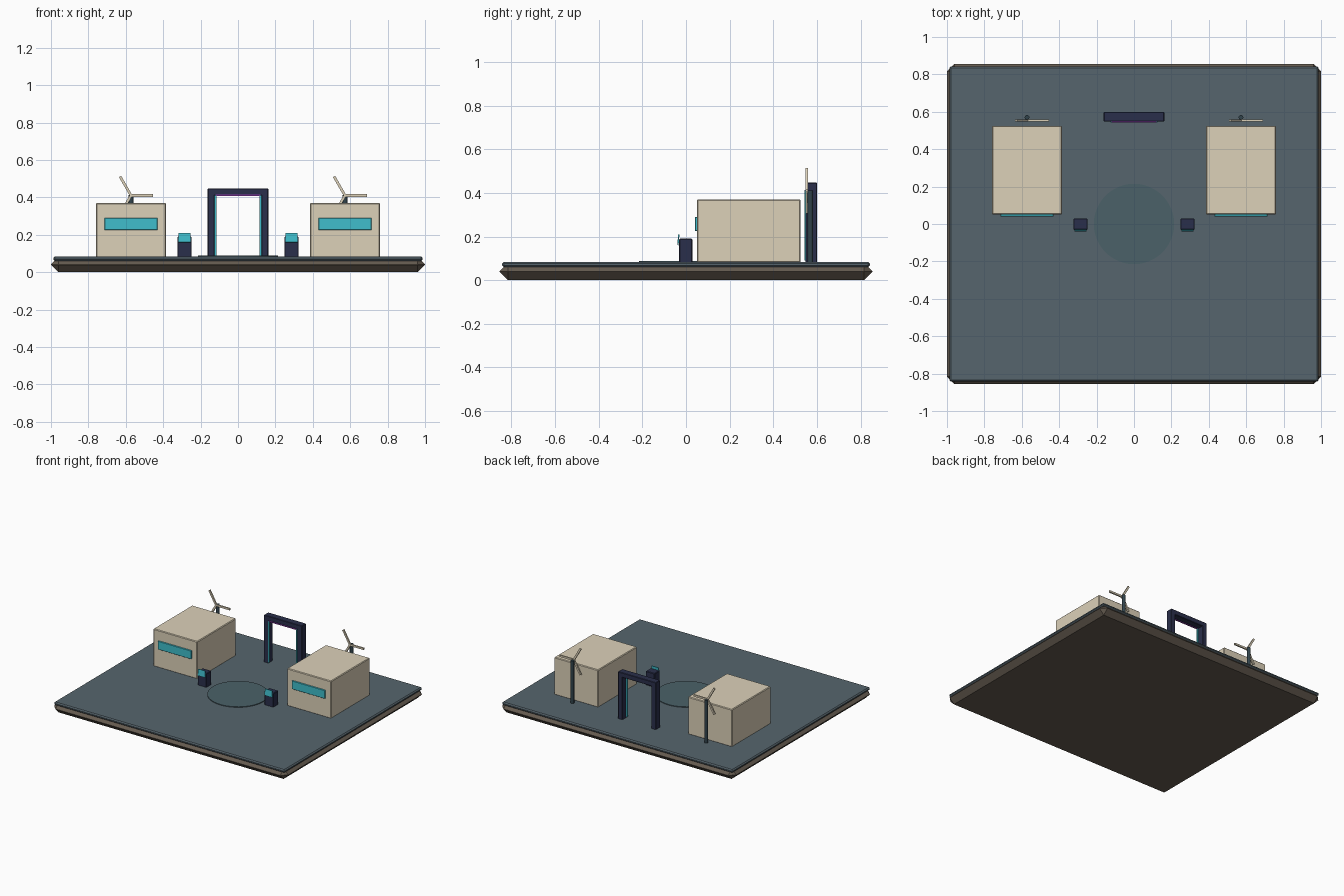
import bpy, math

if "Cube" in bpy.data.objects:
    bpy.data.objects.remove(bpy.data.objects["Cube"])


def mat(name, rgb):
    m = bpy.data.materials.new(name)
    m.diffuse_color = (*rgb, 1)
    m.use_nodes = True
    m.node_tree.nodes["Principled BSDF"].inputs["Base Color"].default_value = m.diffuse_color
    return m


BROWN = mat("earth_brown", (0.13, 0.105, 0.08))
SLATE = mat("slate", (0.093, 0.13, 0.153))
DISC = mat("pad_teal", (0.07, 0.12, 0.14))
BEIGE = mat("plaster", (0.716, 0.638, 0.485))
TEAL = mat("glow_teal", (0.05, 0.515, 0.604))
NAVY = mat("navy", (0.023, 0.028, 0.07))
PURPLE = mat("glow_purple", (0.25, 0.04, 0.4))
DARK = mat("pole_dark", (0.03, 0.055, 0.07))


def box(name, x, y, z, material, bevel=0, rot=(0, 0, 0)):
    """Box from (min, max) ranges with an optional single-segment bevel."""
    c = [(a + b) / 2 for a, b in (x, y, z)]
    bpy.ops.mesh.primitive_cube_add(size=1, location=c, rotation=rot)
    o = bpy.context.object
    o.name = name
    o.scale = [b - a for a, b in (x, y, z)]
    bpy.ops.object.transform_apply(location=False, rotation=False, scale=True)
    o.data.materials.append(material)
    if bevel:
        m = o.modifiers.new("bevel", "BEVEL")
        m.width = bevel
        m.segments = 1
    return o


def cylinder(name, r, loc, depth, material, sides, rot=(0, 0, 0)):
    bpy.ops.mesh.primitive_cylinder_add(vertices=sides, radius=r, depth=depth,
                                        location=loc, rotation=rot)
    o = bpy.context.object
    o.name = name
    o.data.materials.append(material)
    bpy.ops.object.shade_smooth_by_angle(angle=math.radians(35))
    return o


# Ground slab: bevelled earth block with a slate plate on top
box("earth_base", (-1, 1), (-0.855, 0.855), (0, 0.08), BROWN, 0.039)
box("slate_plate", (-0.987, 0.987), (-0.842, 0.842), (0.06, 0.084), SLATE, 0.008)
cylinder("landing_pad", 0.215, (0, 0, 0.084), 0.01, DISC, 48)

for side, s in (("left", -1), ("right", 1)):
    # Building with window band
    cx = s * 0.572
    box(side + "_building", (cx - 0.188, cx + 0.188), (0.05, 0.525),
        (0.08, 0.37), BEIGE, 0.005)
    box(side + "_window", (cx - 0.142, cx + 0.142), (0.041, 0.055),
        (0.225, 0.29), TEAL, 0.002)

    # Control console with upright screen
    kx = s * 0.286
    box(side + "_console", (kx - 0.038, kx + 0.038), (-0.032, 0.03),
        (0.08, 0.19), NAVY, 0.004)
    box(side + "_screen", (kx - 0.031, kx + 0.031), (-0.038, -0.032),
        (0.16, 0.21), TEAL, 0, (math.radians(-5), 0, 0))

    # Wind turbine behind each building (same orientation on both)
    hub_z, blade = 0.41, 0.117
    cylinder(side + "_turbine_pole", 0.013, (cx, 0.57, 0.246), 0.332, DARK, 12)
    for i in range(3):
        a = math.radians(120 * i)
        px = cx + math.cos(a) * blade / 2
        pz = hub_z + math.sin(a) * blade / 2
        box(f"{side}_turbine_blade_{i + 1}", (px - blade / 2, px + blade / 2),
            (0.547, 0.558), (pz - 0.007, pz + 0.007), BEIGE, 0, (0, -a, 0))

    # Gate post with inner light strip
    gx = s * 0.143
    box(side + "_gate_post", (gx - 0.019, gx + 0.019), (0.547, 0.6),
        (0.08, 0.42), NAVY, 0.003)
    lx = s * 0.12
    box(side + "_gate_light", (lx - 0.005, lx + 0.005), (0.543, 0.553),
        (0.09, 0.41), TEAL)

# Gate lintel with light strip
box("gate_lintel", (-0.162, 0.162), (0.547, 0.6), (0.41, 0.447), NAVY, 0.003)
box("gate_lintel_light", (-0.12, 0.12), (0.543, 0.553), (0.406, 0.414), PURPLE)
